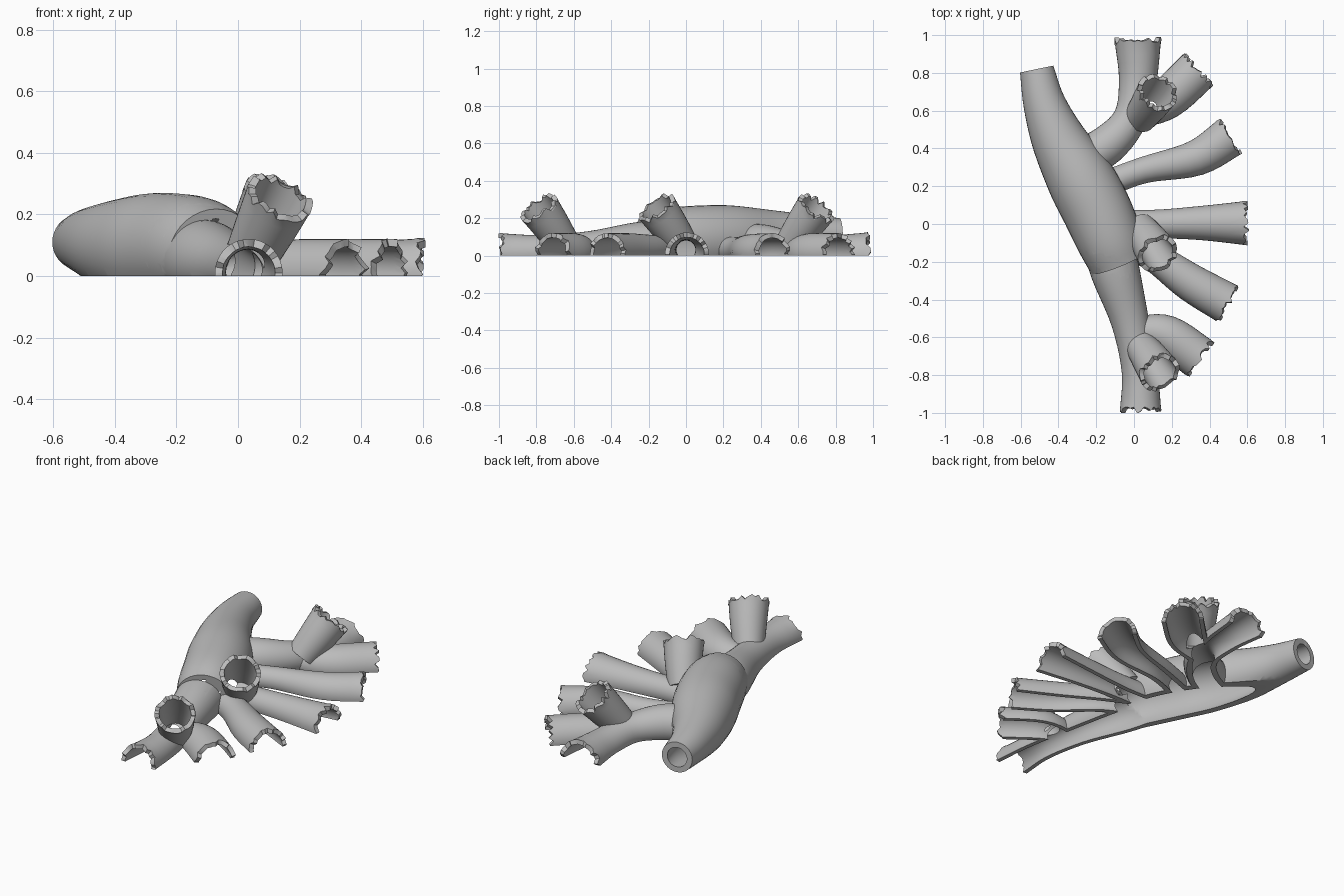
import bpy, bmesh, math, random
from mathutils import Vector

random.seed(4)
if "Cube" in bpy.data.objects:
    bpy.data.objects.remove(bpy.data.objects["Cube"])

SIDES, STEPS = 36, 5

grey = bpy.data.materials.new("stone_grey")
grey.use_nodes = True
colour = (0.5, 0.5, 0.5, 1)
grey.diffuse_color = colour
grey.node_tree.nodes["Principled BSDF"].inputs["Base Color"].default_value = colour


def make_object(name, bm):
    bmesh.ops.recalc_face_normals(bm, faces=bm.faces)
    mesh = bpy.data.meshes.new(name)
    bm.to_mesh(mesh)
    bm.free()
    obj = bpy.data.objects.new(name, mesh)
    bpy.context.collection.objects.link(obj)
    return obj


def smooth_path(points):
    """Spline through (x, y, z, radius) points."""
    pts = [Vector(p) for p in points]
    pts = [2 * pts[0] - pts[1]] + pts + [2 * pts[-1] - pts[-2]]
    out = []
    for a, b, c, d in zip(pts, pts[1:], pts[2:], pts[3:]):
        for i in range(STEPS):
            t = i / STEPS
            out.append(0.5 * (2 * b + (c - a) * t + (2 * a - 5 * b + 4 * c - d) * t * t
                              + (3 * b - a - 3 * c + d) * t ** 3))
    return out + [pts[-2]]


def tube(name, points, shrink=0.0, extend=0.0, ragged=0.0):
    """Solid sweep; shrink and extend turn it into the hollow of the same tube."""
    path = smooth_path(points)
    if extend:
        tip = path[-1] + (path[-1] - path[-2]).normalized() * extend
        tip[3] = path[-1][3]
        path.append(tip)
    bm, rings = bmesh.new(), []
    for i, p in enumerate(path):
        along = (path[min(i + 1, len(path) - 1)] - path[max(i - 1, 0)]).xyz.normalized()
        side = along.cross(Vector((0, 0, 1))).normalized()
        up = side.cross(along)
        ring = []
        for k in range(SIDES):
            a = math.tau * k / SIDES
            co = p.xyz + (side * math.cos(a) + up * math.sin(a)) * (p[3] - shrink)
            if i == len(path) - 1:
                co -= along * random.uniform(0, ragged)
            ring.append(bm.verts.new(co))
        rings.append(ring)
    for r, s in zip(rings, rings[1:]):
        for k in range(SIDES):
            n = (k + 1) % SIDES
            bm.faces.new((r[k], r[n], s[n], s[k]))
    # fan caps keep the ragged rim valid
    for ring, p in ((rings[0], path[0]), (rings[-1], path[-1])):
        centre = bm.verts.new(p.xyz)
        for k in range(SIDES):
            bm.faces.new((ring[k], ring[(k + 1) % SIDES], centre))
    return make_object(name, bm)


def combine(target, others, operation):
    for other in others:
        mod = target.modifiers.new("combine", "BOOLEAN")
        mod.operation, mod.solver, mod.object = operation, "EXACT", other
        bpy.context.view_layer.update()
        graph = bpy.context.evaluated_depsgraph_get()
        mesh = bpy.data.meshes.new_from_object(target.evaluated_get(graph))
        target.modifiers.clear()
        target.data = mesh
        bpy.data.objects.remove(other)
    return target


def cup(x, y, s):
    """Short raised tube leaning outward, s is its lean along y."""
    return [(x, y, .06, .085), (x + .05, y + s * .07, .16, .1),
            (x + .1, y + s * .145, .265, .112)]


# Paths with radius, each running toward its open end
parts = {
    "main_body": [(-.08, -.2, .06, .16), (-.13, -.08, .08, .175), (-.2, .08, .085, .183),
                  (-.29, .25, .09, .178), (-.4, .45, .1, .145), (-.475, .64, .11, .112),
                  (-.515, .82, .11, .09)],
    "front_trunk": [(-.14, -.1, .05, .13), (-.1, -.25, .05, .13), (-.02, -.52, .03, .1),
                    (.03, -.78, .015, .095), (.035, -1, .01, .11)],
    "back_trunk": [(-.3, .33, .06, .11), (-.14, .42, .06, .105), (-.02, .56, .04, .09),
                   (.02, .76, .01, .1), (.02, .99, .0, .125)],
    "middle_branch": [(-.15, .0, .03, .08), (.1, .0, .03, .075), (.35, .005, .02, .09),
                      (.605, .005, .005, .118)],
    "front_branch": [(-.08, -.08, .03, .08), (.1, -.17, .03, .08), (.3, -.31, .02, .1),
                     (.51, -.43, .01, .11)],
    "back_branch": [(-.18, .2, .03, .07), (.05, .285, .03, .07), (.33, .35, .02, .095),
                    (.52, .47, .01, .11)],
    "front_side_branch": [(.0, -.56, .02, .07), (.17, -.59, .01, .108), (.36, -.72, .005, .115)],
    "back_side_branch": [(.0, .57, .02, .07), (.17, .66, .01, .108), (.35, .825, .005, .115)],
    "middle_cup": cup(.03, -.02, -1),
    "front_cup": cup(.04, -.65, -1),
    "back_cup": cup(.03, .56, 1),
}

shells, hollows = [], []
for name, points in parts.items():
    body = name == "main_body"
    shells.append(tube(name, points, ragged=0 if body else .035))
    hollows.append(tube(name + "_hollow", points, shrink=.032 if body else .024, extend=.06))

# Ragged gap between the main body and the front trunk
gap = bmesh.new()
outline = []
for start, end, count in (((-.42, -.11), (-.03, -.19), 22), ((-.01, -.29), (-.42, -.17), 22)):
    for i in range(count):
        p = Vector(start).lerp(Vector(end), i / (count - 1))
        outline.append(gap.verts.new((p.x, p.y + random.uniform(-.012, .012), -.3)))
base = gap.faces.new(outline)
top = bmesh.ops.extrude_face_region(gap, geom=[base])
bmesh.ops.translate(gap, vec=(0, 0, .8),
                    verts=[v for v in top["geom"] if isinstance(v, bmesh.types.BMVert)])
gap_cutter = make_object("gap_cutter", gap)

# Everything under the ground plane is removed
floor = bmesh.new()
bmesh.ops.create_cube(floor, size=4)
bmesh.ops.translate(floor, verts=floor.verts, vec=(0, 0, -2))
floor_cutter = make_object("floor_cutter", floor)

outer = combine(shells[0], shells[1:], "UNION")
inner = combine(hollows[0], hollows[1:], "UNION")
model = combine(outer, [inner, gap_cutter, floor_cutter], "DIFFERENCE")
model.name = "branching_tube_shell"

model.data.materials.clear()
model.data.materials.append(grey)
for face in model.data.polygons:
    face.material_index = 0
bpy.ops.object.select_all(action="DESELECT")
model.select_set(True)
bpy.context.view_layer.objects.active = model
bpy.ops.object.shade_smooth_by_angle(angle=math.radians(35))
